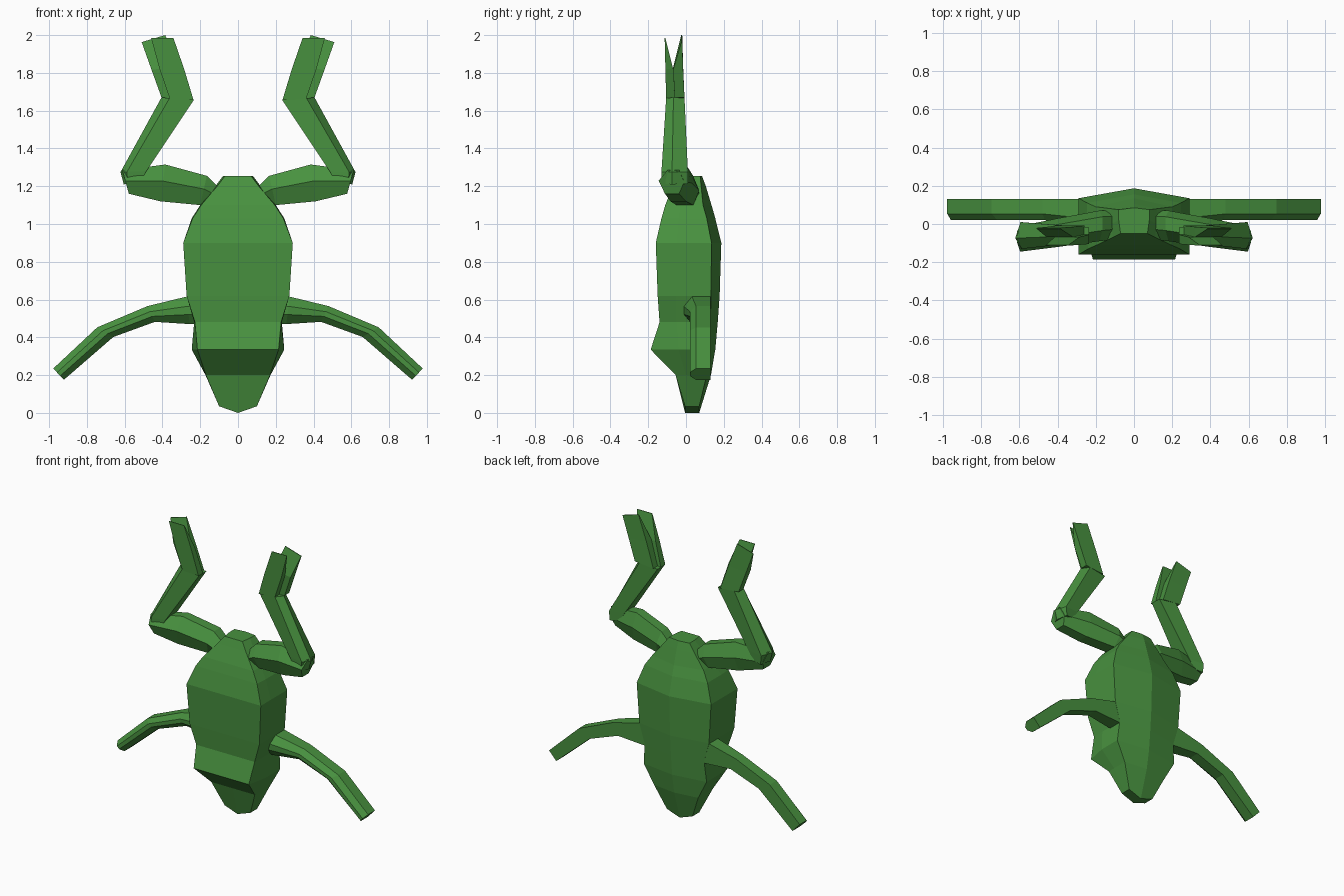
import bpy, bmesh

green = bpy.data.materials.new("frog green")
green.diffuse_color = (0.065, 0.285, 0.05, 1)


def loft(name, rings, mirror=False):
    """Skin a list of equal-length vertex rings, cap the ends, mirror across x if asked."""
    bm = bmesh.new()
    for s in ((1, -1) if mirror else (1,)):
        vs = [[bm.verts.new((s * x, y, z)) for x, y, z in r] for r in rings]
        n = len(vs[0])
        for a, b in zip(vs, vs[1:]):
            for i in range(n):
                j = (i + 1) % n
                bm.faces.new((a[i], a[j], b[j], b[i]))
        bm.faces.new(vs[0])
        bm.faces.new(vs[-1])
    bmesh.ops.remove_doubles(bm, verts=bm.verts, dist=0.0005)
    bmesh.ops.recalc_face_normals(bm, faces=bm.faces)
    me = bpy.data.meshes.new(name)
    bm.to_mesh(me)
    bm.free()
    me.materials.append(green)
    ob = bpy.data.objects.new(name, me)
    bpy.context.collection.objects.link(ob)
    return ob


def limb(name, stations, profile):
    """Station: edge point A (x,z), edge point B (x,z), y front, y back."""
    rings = []
    for ax, az, bx, bz, y0, y1 in stations:
        rings.append([(ax + (bx - ax) * t, y0 + (y1 - y0) * v, az + (bz - az) * t)
                      for t, v in profile])
    return loft(name, rings, True)


# Body: z, centre z shift, side half width, ridge y, back corner y, side y, front half width, front y
body = [
    (0.035, -0.035, 0.10, 0.07, 0.07, 0.02, 0.10, -0.005),
    (0.20, 0, 0.172, 0.132, 0.11, 0.0, 0.17, -0.055),
    (0.335, 0, 0.245, 0.155, 0.12, -0.04, 0.215, -0.187),
    (0.48, 0, 0.232, 0.168, 0.13, -0.05, 0.228, -0.14),
    (0.62, 0, 0.272, 0.178, 0.132, -0.05, 0.272, -0.15),
    (0.90, 0, 0.29, 0.187, 0.135, -0.05, 0.29, -0.16),
    (1.03, 0, 0.245, 0.155, 0.11, -0.04, 0.24, -0.13),
    (1.10, 0, 0.20, 0.135, 0.09, -0.03, 0.195, -0.11),
    (1.20, 0, 0.12, 0.105, 0.08, 0.0, 0.11, -0.07),
    (1.253, 0, 0.08, 0.085, 0.075, 0.02, 0.07, -0.05),
]
rings = []
for z, dz, w, yr, yb, ym, wf, yf in body:
    half = [(w, yb, z), (w, ym, z), (wf, yf, z)]
    rings.append([(0, yr, z + dz)] + half + [(0, yf, z + dz)]
                 + [(-x, y, zz) for x, y, zz in reversed(half)])
loft("body", rings)

# Front legs, low on the body, chamfered along the front
limb("front_legs", [
    (0.18, 0.62, 0.18, 0.47, -0.01, 0.13),
    (0.275, 0.615, 0.255, 0.47, -0.01, 0.13),
    (0.48, 0.565, 0.44, 0.482, 0.02, 0.13),
    (0.745, 0.453, 0.66, 0.402, 0.02, 0.13),
    (0.978, 0.235, 0.922, 0.175, 0.02, 0.13),
], [(0, 0.3), (0.35, 0), (0.65, 0), (1, 0.3), (1, 1), (0, 1)])

# Thighs
limb("thighs", [
    (0.10, 1.19, 0.10, 1.09, -0.08, 0.07),
    (0.165, 1.255, 0.20, 1.10, -0.09, 0.07),
    (0.385, 1.315, 0.41, 1.12, -0.12, 0.03),
    (0.612, 1.285, 0.578, 1.16, -0.145, -0.01),
], [(0, 0.35), (0.45, 0), (1, 0.25), (1, 0.8), (0.5, 1), (0, 0.8)])

# Shins
shin_profile = [(0, 0.1), (0.75, 0), (1, 0.4), (0.8, 1), (0, 0.9)]
limb("shins", [
    (0.52, 1.22, 0.605, 1.21, -0.13, 0.01),
    (0.485, 1.28, 0.622, 1.275, -0.13, 0.01),
    (0.235, 1.655, 0.405, 1.67, -0.105, -0.008),
], shin_profile)

# Hind feet: two flaps that split into a V
box = [(0, 0), (1, 0), (1, 1), (0, 1)]
limb("front_foot_flaps", [
    (0.235, 1.655, 0.36, 1.66, -0.105, -0.055),
    (0.285, 1.82, 0.415, 1.82, -0.109, -0.068),
    (0.342, 1.985, 0.46, 1.985, -0.113, -0.109),
], box)
limb("back_foot_flaps", [
    (0.26, 1.655, 0.405, 1.67, -0.06, -0.008),
    (0.32, 1.83, 0.458, 1.817, -0.068, -0.015),
    (0.385, 2.0, 0.51, 1.963, -0.025, -0.02),
], box)
